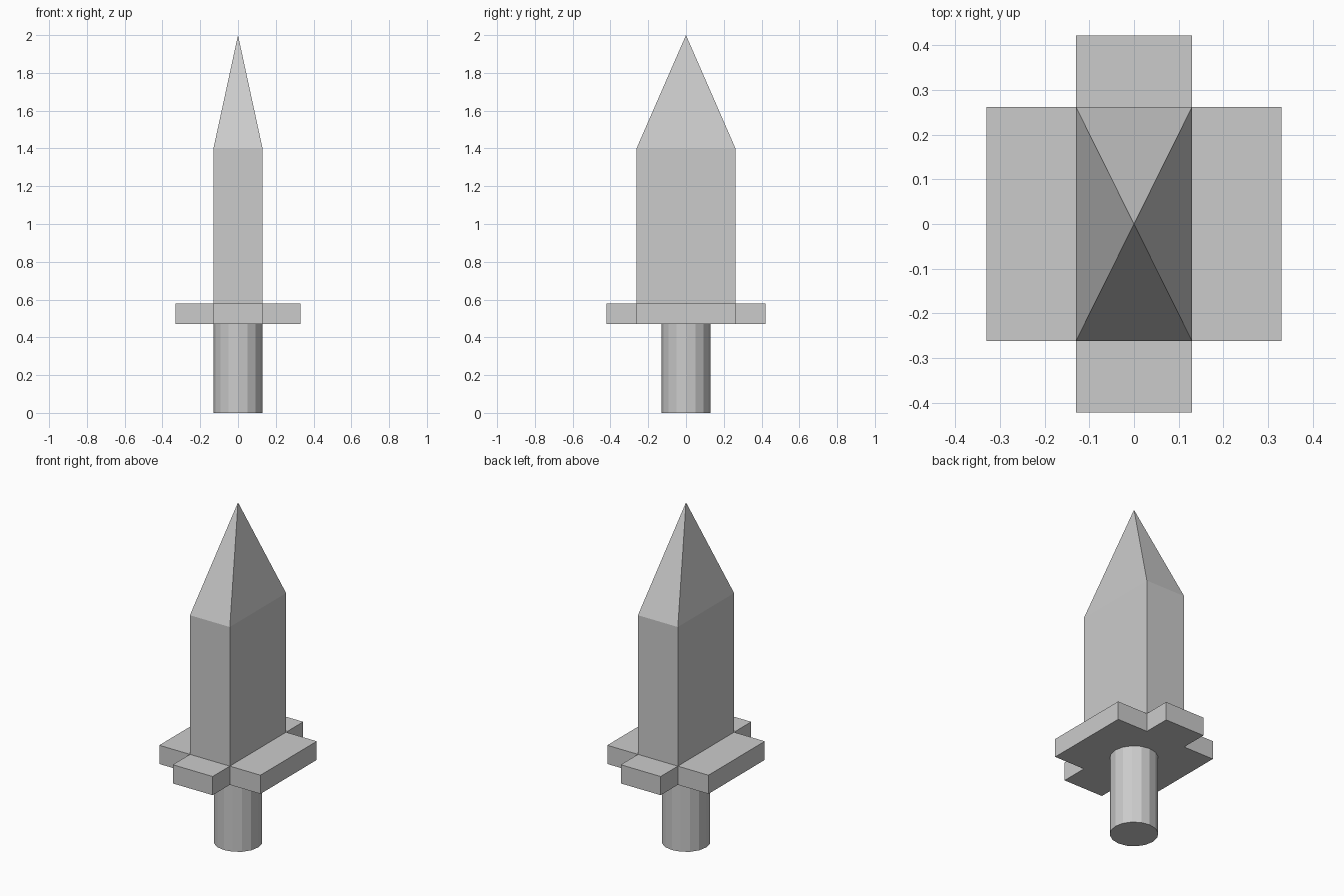
import bpy, bmesh
from mathutils import Matrix, Vector

if "Cube" in bpy.data.objects:
    bpy.data.objects.remove(bpy.data.objects["Cube"])

HX, HY = 0.13, 0.262          # blade half-width and half-depth
Z0, Z1, Z2, TIP = 0.47, 0.58, 1.40, 2.0


def finish(bm, name):
    bmesh.ops.recalc_face_normals(bm, faces=bm.faces[:])
    mesh = bpy.data.meshes.new(name)
    bm.to_mesh(mesh)
    bm.free()
    obj = bpy.data.objects.new(name, mesh)
    bpy.context.collection.objects.link(obj)
    return obj


def extrude(bm, face, offset):
    new = bmesh.ops.extrude_discrete_faces(bm, faces=[face])["faces"][0]
    bmesh.ops.translate(bm, verts=new.verts[:], vec=offset)
    return new


# Blade and cross guard: one block, extruded out on four sides and upward
bm = bmesh.new()
bmesh.ops.create_cube(bm, size=1, matrix=Matrix.Translation((0, 0, (Z0 + Z1) / 2))
                      @ Matrix.Diagonal((2 * HX, 2 * HY, Z1 - Z0, 1)))
bm.normal_update()
sides = [(f, f.normal.copy()) for f in bm.faces if abs(f.normal.z) < 0.5]
top = next(f for f in bm.faces if f.normal.z > 0.5)

# Guard arms
for face, n in sides:
    extrude(bm, face, n * (0.20 if abs(n.x) > 0.5 else 0.16))

# Straight blade, then the pointed tip
top = extrude(bm, top, Vector((0, 0, Z2 - Z1)))
top = extrude(bm, top, Vector((0, 0, TIP - Z2)))
bmesh.ops.pointmerge(bm, verts=top.verts[:], merge_co=(0, 0, TIP))
finish(bm, "blade_and_guard")

# Round grip
bm = bmesh.new()
bmesh.ops.create_cone(bm, cap_ends=True, segments=16, radius1=0.13, radius2=0.13,
                      depth=Z0, matrix=Matrix.Translation((0, 0, Z0 / 2)))
finish(bm, "grip")
